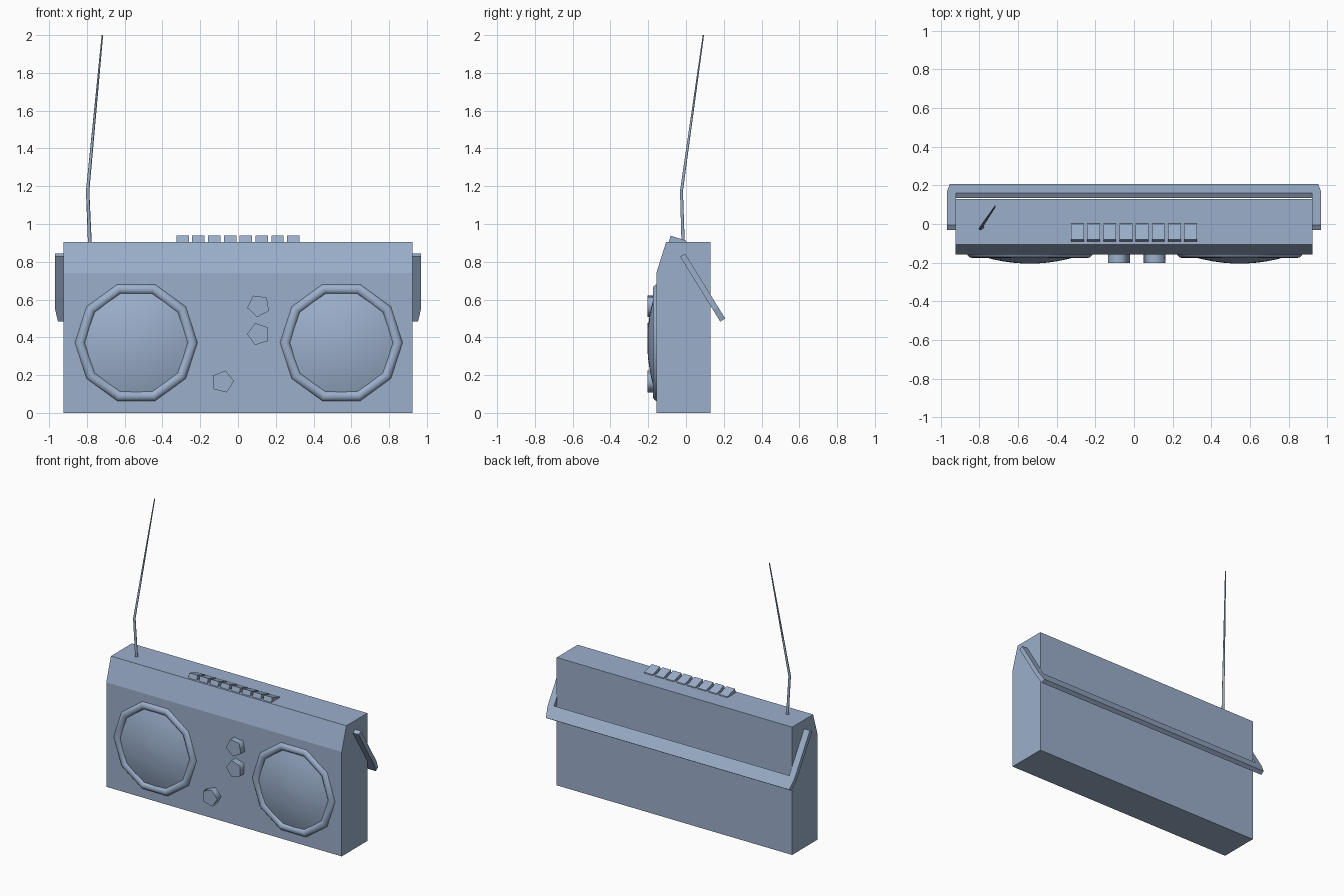
import bpy, bmesh
from math import cos, sin, pi, radians
from mathutils import Vector

if "Cube" in bpy.data.objects:
    bpy.data.objects.remove(bpy.data.objects["Cube"])

# Slate blue plastic
slate = bpy.data.materials.new("slate_blue")
slate.diffuse_color = (0.33, 0.43, 0.60, 1)
slate.use_nodes = True
slate.node_tree.nodes["Principled BSDF"].inputs["Base Color"].default_value = slate.diffuse_color


def finish(name, bm, smooth=None):
    bmesh.ops.recalc_face_normals(bm, faces=bm.faces)
    me = bpy.data.meshes.new(name)
    bm.to_mesh(me)
    bm.free()
    me.materials.append(slate)
    ob = bpy.data.objects.new(name, me)
    bpy.context.collection.objects.link(ob)
    if smooth:
        bpy.ops.object.select_all(action='DESELECT')
        bpy.context.view_layer.objects.active = ob
        ob.select_set(True)
        bpy.ops.object.shade_smooth_by_angle(angle=radians(smooth))
    return ob


def prism(name, pts, vec, smooth=None):
    """Extrude a flat outline of 3D points along vec."""
    bm = bmesh.new()
    face = bm.faces.new([bm.verts.new(p) for p in pts])
    geom = bmesh.ops.extrude_face_region(bm, geom=[face], use_keep_orig=True)['geom']
    bmesh.ops.translate(bm, vec=vec, verts=[g for g in geom if isinstance(g, bmesh.types.BMVert)])
    return finish(name, bm, smooth)


def revolve(name, cx, cz, profile, n, closed, smooth):
    """Spin (radius, y) points about a y axis through (cx, cz)."""
    bm = bmesh.new()
    rings = [[bm.verts.new((cx + r * cos(2 * pi * i / n), y, cz + r * sin(2 * pi * i / n)))
              for i in range(n)] for r, y in profile]
    pairs = list(zip(rings, rings[1:] + rings[:1]))
    for a, b in pairs if closed else pairs[:-1]:
        for i in range(n):
            j = (i + 1) % n
            bm.faces.new((a[i], a[j], b[j], b[i]))
    if not closed:
        bm.faces.new(rings[0])
        bm.faces.new(rings[-1])
    return finish(name, bm, smooth)


# Case with sloped upper front
case = [(-0.157, 0), (-0.157, 0.74), (-0.105, 0.906), (0.130, 0.906), (0.130, 0)]
prism("case", [(-0.923, y, z) for y, z in case], (1.846, 0, 0))

# Speakers: ten-sided ring and shallow dome
for side, x in (("left", -0.539), ("right", 0.547)):
    ring = [(0.298 + 0.029 * cos(2 * pi * k / 12), -0.147 + 0.029 * sin(2 * pi * k / 12))
            for k in range(12)]
    revolve(side + "_speaker_ring", x, 0.372, ring, 10, True, 80)
    radii = [0.278, 0.235, 0.19, 0.14, 0.09, 0.04, 0.005]
    dome = [(0.278, -0.15)] + [(r, -0.158 - 0.047 * (1 - (r / 0.278) ** 2)) for r in radii]
    revolve(side + "_speaker_dome", x, 0.372, dome, 20, False, 40)

# Five-sided knobs
for k, (x, z, turn) in enumerate([(0.109, 0.567, 46), (0.109, 0.417, 36), (-0.082, 0.165, 4)]):
    outline = [(x + 0.061 * cos(radians(turn + 72 * i)), -0.203,
                z + 0.061 * sin(radians(turn + 72 * i))) for i in range(5)]
    prism("knob_%d" % (k + 1), outline, (0, 0.06, 0), 80)

# Row of wedge push buttons
button = [(-0.094, 0.895), (-0.081, 0.938), (0.001, 0.912), (0.006, 0.895)]
for k in range(8):
    x = -0.293 + 0.0837 * k
    prism("button_%d" % (k + 1), [(x - 0.033, y, z) for y, z in button], (0.066, 0, 0))

# U-shaped carry handle, tilted down behind the case
top = Vector((0, -0.018, 0.835))
down = Vector((0, 0.526, -0.85))
normal = Vector((0, 0.85, 0.526))
half = [(0.922, 0.316), (0.922, 0), (0.968, 0), (0.968, 0.33), (0.953, 0.404)]
outline = half + [(-x, t) for x, t in reversed(half)]
prism("handle", [Vector((x, 0, 0)) + top + down * t - normal * 0.0155 for x, t in outline],
      normal * 0.031)

# Bent, tapering aerial
bm = bmesh.new()
path = [(-0.784, -0.015, 0.89, 0.010), (-0.796, -0.024, 1.175, 0.009), (-0.718, 0.092, 2.0, 0.004)]
rings = [[bm.verts.new((x + r * cos(pi * i / 3), y + r * sin(pi * i / 3), z)) for i in range(6)]
         for x, y, z, r in path]
for a, b in zip(rings, rings[1:]):
    for i in range(6):
        bm.faces.new((a[i], a[(i + 1) % 6], b[(i + 1) % 6], b[i]))
bm.faces.new(rings[0])
bm.faces.new(rings[-1])
finish("aerial", bm, 70)
